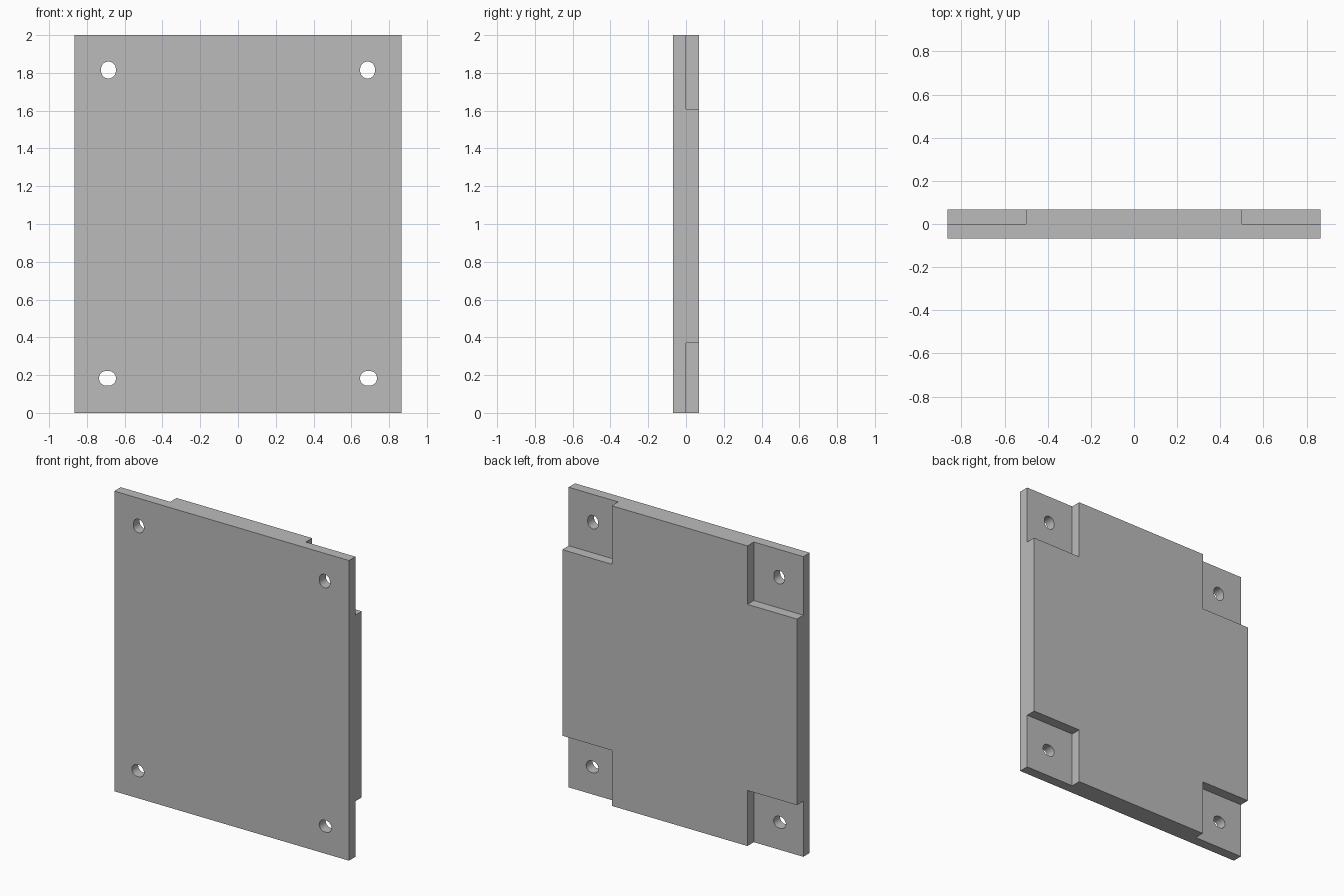
import bpy
import bmesh
from math import cos, sin, pi, radians
from mathutils import Vector

cube = bpy.data.objects.get("Cube")
if cube:
    bpy.data.objects.remove(cube, do_unlink=True)

WIDTH, HEIGHT, DEPTH = 1.73, 2.0, 0.135
HOLE_RADIUS, SLOT_STRETCH = 0.039, 0.006

grey = bpy.data.materials.new("plain_grey")
grey.use_nodes = True
colour = (0.5, 0.5, 0.5, 1.0)
grey.diffuse_color = colour
grey.node_tree.nodes["Principled BSDF"].inputs["Base Color"].default_value = colour


def prism(name, outline, y0, y1):
    """Extrude an x-z outline from y0 to y1."""
    bm = bmesh.new()
    face = bm.faces.new([bm.verts.new((x, y0, z)) for x, z in outline])
    side = bmesh.ops.extrude_face_region(bm, geom=[face])["geom"]
    moved = [v for v in side if isinstance(v, bmesh.types.BMVert)]
    bmesh.ops.translate(bm, verts=moved, vec=Vector((0, y1 - y0, 0)))
    bmesh.ops.recalc_face_normals(bm, faces=bm.faces)
    mesh = bpy.data.meshes.new(name)
    bm.to_mesh(mesh)
    bm.free()
    mesh.materials.append(grey)
    obj = bpy.data.objects.new(name, mesh)
    bpy.context.collection.objects.link(obj)
    return obj


def rectangle(x0, x1, z0, z1):
    return [(x0, z0), (x1, z0), (x1, z1), (x0, z1)]


def slot(cx, cz, dx, dz, steps=32):
    """Round hole outline stretched by dx or dz into a short slot."""
    points = []
    for i in range(steps):
        a = 2 * pi * (i + 0.5) / steps
        points.append((cx + HOLE_RADIUS * cos(a) + (dx if cos(a) > 0 else -dx),
                       cz + HOLE_RADIUS * sin(a) + (dz if sin(a) > 0 else -dz)))
    return points


def cut(target, cutter):
    cutter.hide_render = True
    mod = target.modifiers.new("cut", "BOOLEAN")
    mod.operation = "DIFFERENCE"
    mod.solver = "EXACT"
    mod.object = cutter
    bpy.ops.object.select_all(action="DESELECT")
    bpy.context.view_layer.objects.active = target
    target.select_set(True)
    bpy.ops.object.modifier_apply(modifier=mod.name)
    bpy.data.objects.remove(cutter, do_unlink=True)


# Solid panel
panel = prism("mounting_panel", rectangle(-WIDTH / 2, WIDTH / 2, 0, HEIGHT),
              -DEPTH / 2, DEPTH / 2)

# Corner recesses in the back, each with a slotted screw hole
for side in (-1, 1):
    for z0, z1, hole_x, hole_z, dx, dz in (
            (-0.1, 0.37, 0.691, 0.183, SLOT_STRETCH, 0),
            (1.61, 2.1, 0.686, 1.815, 0, SLOT_STRETCH)):
        x0, x1 = sorted((side * 0.5, side))
        cut(panel, prism("recess_cutter", rectangle(x0, x1, z0, z1), 0, 0.2))
        cut(panel, prism("hole_cutter", slot(side * hole_x, hole_z, dx, dz), -0.2, 0.2))

# Smooth hole walls, crisp panel edges
bpy.ops.object.shade_smooth_by_angle(angle=radians(30))
